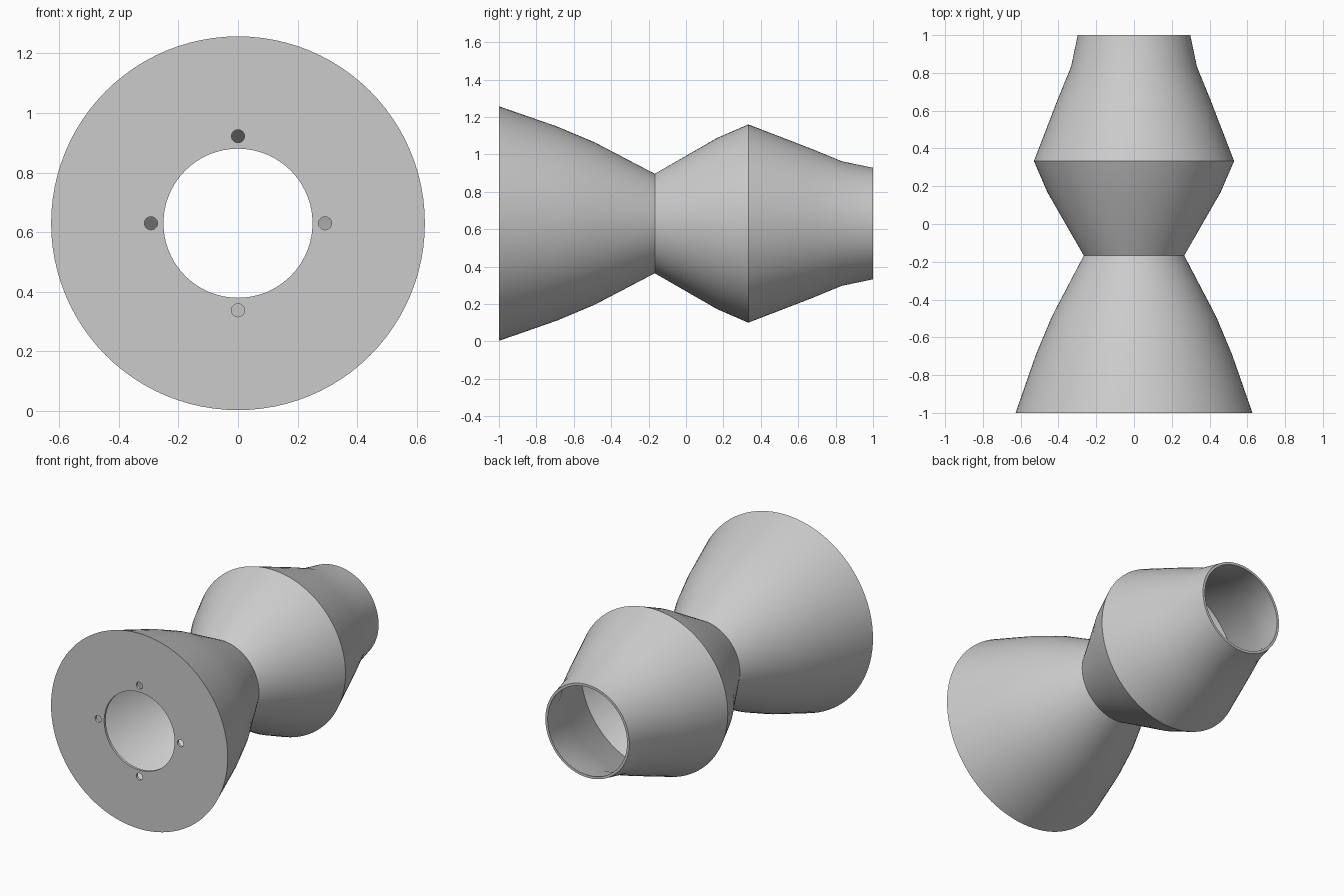
import bpy, bmesh
from math import pi, radians
from mathutils import Matrix, Vector

default = bpy.data.objects.get("Cube")
if default:
    bpy.data.objects.remove(default)

AXIS_Z = 0.63
WALL = 0.016

grey = bpy.data.materials.new("light grey")
grey.use_nodes = True
grey.diffuse_color = (0.6, 0.6, 0.6, 1)
grey.node_tree.nodes["Principled BSDF"].inputs["Base Color"].default_value = (0.6, 0.6, 0.6, 1)


def add_object(name, bm):
    mesh = bpy.data.meshes.new(name)
    bmesh.ops.recalc_face_normals(bm, faces=bm.faces)
    bm.to_mesh(mesh)
    bm.free()
    mesh.materials.append(grey)
    obj = bpy.data.objects.new(name, mesh)
    bpy.context.collection.objects.link(obj)
    return obj


def revolve(name, profile, steps=96):
    """Spin a closed (y, radius) profile around the long axis."""
    bm = bmesh.new()
    verts = [bm.verts.new((0, y, AXIS_Z + r)) for y, r in profile]
    edges = [bm.edges.new((v, verts[i - 1])) for i, v in enumerate(verts)]
    bmesh.ops.spin(bm, geom=verts + edges, cent=(0, 0, AXIS_Z), axis=(0, 1, 0),
                   angle=2 * pi, steps=steps, use_duplicate=False)
    bmesh.ops.remove_doubles(bm, verts=bm.verts, dist=1e-4)
    return add_object(name, bm)


# Hollow shell: outer wall front to back, then inner wall back to the front plate
outer = [(-1, 0.627), (-0.69, 0.519), (-0.49, 0.435), (-0.167, 0.266), (0.167, 0.458),
         (0.333, 0.53), (0.67, 0.4), (0.833, 0.333), (1, 0.298)]
inner = [(y, r - WALL) for y, r in reversed(outer[1:])]
front_plate = [(-1 + WALL, 0.627 - 1.4 * WALL), (-1 + WALL, 0.25), (-1, 0.25)]
body = revolve("flared_body", outer + inner + front_plate)

# Four bolt holes through the front plate
bm = bmesh.new()
for i in range(4):
    spot = Matrix.Rotation(i * pi / 2, 3, "Y") @ Vector((0.292, 0, 0))
    bmesh.ops.create_cone(bm, cap_ends=True, segments=24, radius1=0.022, radius2=0.022, depth=0.06,
                          matrix=Matrix.Translation((spot.x, -1, AXIS_Z + spot.z))
                          @ Matrix.Rotation(pi / 2, 4, "X"))
cutter = add_object("bolt_hole_cutter", bm)
cutter.hide_render = True

drill = body.modifiers.new("bolt holes", "BOOLEAN")
drill.operation = "DIFFERENCE"
drill.object = cutter

bpy.ops.object.select_all(action="DESELECT")
bpy.context.view_layer.objects.active = body
body.select_set(True)
bpy.ops.object.modifier_apply(modifier=drill.name)
bpy.data.objects.remove(cutter)
bpy.ops.object.shade_smooth_by_angle(angle=radians(30))
